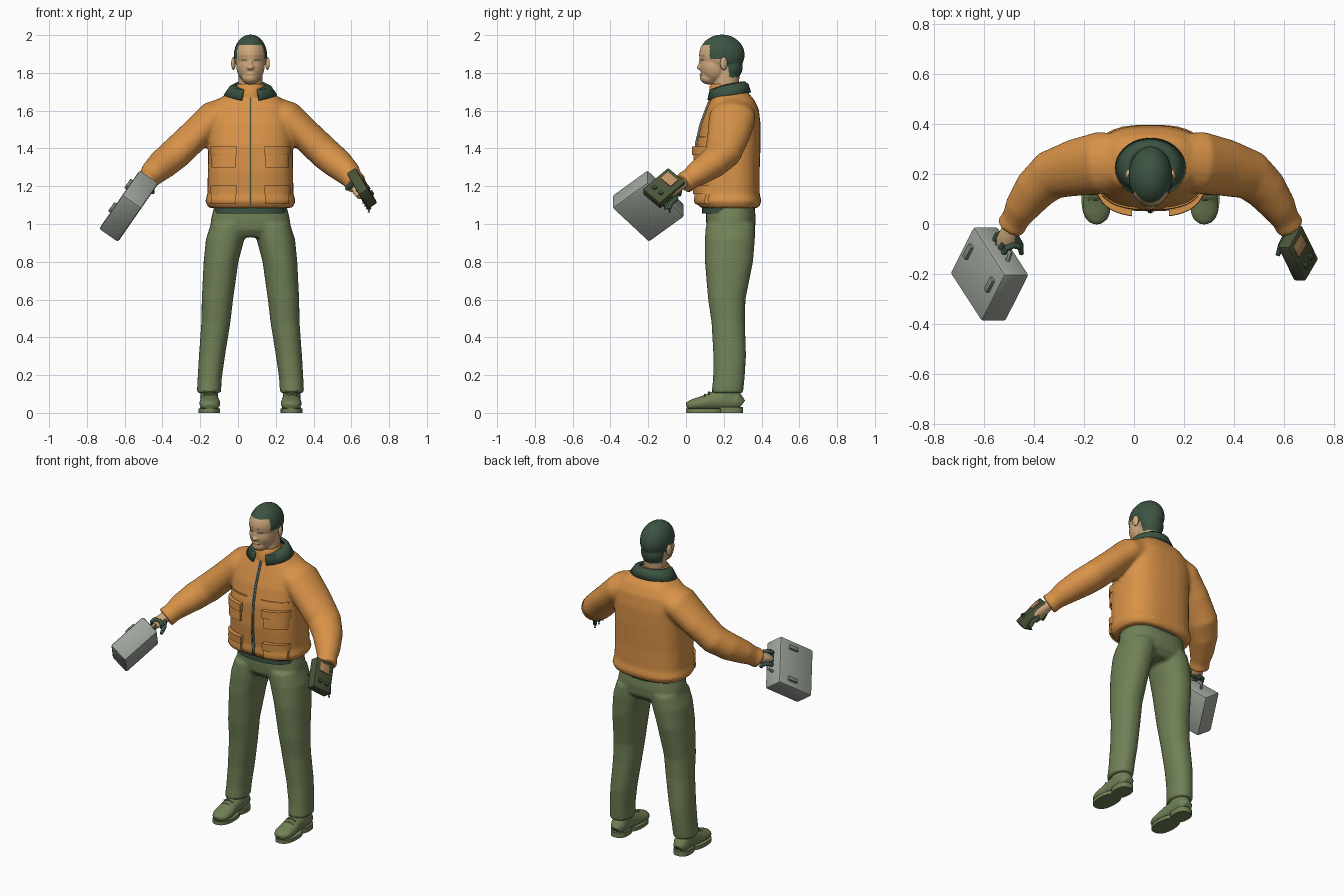
import bpy, bmesh, math
from mathutils import Vector, Matrix
from mathutils.bvhtree import BVHTree

if "Cube" in bpy.data.objects:
    bpy.data.objects.remove(bpy.data.objects["Cube"], do_unlink=True)

CX = 0.066  # centre line of the body


def material(name, *rgb):
    m = bpy.data.materials.new(name)
    m.use_nodes = True
    m.diffuse_color = (*rgb, 1)
    m.node_tree.nodes["Principled BSDF"].inputs["Base Color"].default_value = (*rgb, 1)
    return m


ORANGE = material("orange_cloth", .69, .29, .065)
OLIVE = material("olive_cloth", .165, .22, .095)
DARK = material("dark_green", .045, .088, .055)
SKIN = material("skin", .62, .40, .205)
LIP = material("lips", .45, .24, .13)
GREY = material("case_grey", .35, .385, .335)
TRIM = material("trim_grey", .24, .27, .23)
DEVICE = material("device_green", .07, .09, .04)
SCREEN = material("screen_tan", .55, .29, .13)


def finish(bm, name, mat, angle=40):
    bmesh.ops.recalc_face_normals(bm, faces=bm.faces)
    me = bpy.data.meshes.new(name)
    bm.to_mesh(me)
    bm.free()
    ob = bpy.data.objects.new(name, me)
    bpy.context.collection.objects.link(ob)
    me.materials.append(mat)
    bpy.ops.object.select_all(action='DESELECT')
    ob.select_set(True)
    bpy.context.view_layer.objects.active = ob
    bpy.ops.object.shade_smooth_by_angle(angle=math.radians(angle))
    return ob


def loft(bm, rings):
    rows = [[bm.verts.new(p) for p in r] for r in rings]
    n = len(rows[0])
    for a, b in zip(rows, rows[1:]):
        for i in range(n):
            bm.faces.new((a[i], a[(i + 1) % n], b[(i + 1) % n], b[i]))
    bm.faces.new(rows[0])
    bm.faces.new(rows[-1])


def level(z, cx, hw, y0, y1, power=2.4, n=32):
    """Horizontal rounded ring."""
    ring = []
    for i in range(n):
        c, s = math.cos(math.tau * i / n), math.sin(math.tau * i / n)
        c, s = (math.copysign(abs(v) ** (2 / power), v) for v in (c, s))
        ring.append(Vector((cx + hw * c, (y0 + y1) / 2 + (y1 - y0) / 2 * s, z)))
    return ring


def tube(bm, pts, radii, n=20):
    """Rings square to a path; radii are (sideways, upward)."""
    pts = [Vector(p) for p in pts]
    rings = []
    for i, p in enumerate(pts):
        t = (pts[min(i + 1, len(pts) - 1)] - pts[max(i - 1, 0)]).normalized()
        side = t.cross(Vector((0, 0, 1))).normalized()
        up = side.cross(t)
        a, b = radii[i] if isinstance(radii, list) else (radii, radii)
        rings.append([p + side * a * math.cos(math.tau * k / n) + up * b * math.sin(math.tau * k / n)
                      for k in range(n)])
    loft(bm, rings)


def ball(bm, centre, size):
    bmesh.ops.create_uvsphere(bm, u_segments=24, v_segments=16, radius=1,
                              matrix=Matrix.Translation(centre) @ Matrix.Diagonal((*size, 1)))


def fuse(ob, voxel, smooth):
    """Blend overlapping volumes into one skin and return its search tree."""
    r = ob.modifiers.new("fuse", 'REMESH')
    r.mode, r.voxel_size = 'VOXEL', voxel
    s = ob.modifiers.new("soften", 'SMOOTH')
    s.factor, s.iterations = .5, smooth
    dg = bpy.context.evaluated_depsgraph_get()
    mat = ob.data.materials[0]
    me = bpy.data.meshes.new_from_object(ob.evaluated_get(dg))
    ob.modifiers.clear()
    ob.data = me
    me.materials.clear()
    me.materials.append(mat)
    for p in me.polygons:
        p.use_smooth, p.material_index = True, 0
    return BVHTree.FromPolygons([v.co for v in me.vertices], [p.vertices[:] for p in me.polygons])


def panel(name, tree, x0, x1, z0, z1, thick, mat, nx=8, nz=8):
    """Plate that follows the front of a surface."""
    bm = bmesh.new()
    grid = []
    for j in range(nz + 1):
        row = []
        for i in range(nx + 1):
            x, z = x0 + (x1 - x0) * i / nx, z0 + (z1 - z0) * j / nz
            hit = tree.ray_cast(Vector((x, -1, z)), Vector((0, 1, 0)))[0]
            y = min(hit.y, .2) if hit else .2
            row.append((Vector((x, y + .01, z)), Vector((x, y - thick, z))))
        grid.append(row)
    sheets = [[[bm.verts.new(c[k]) for c in r] for r in grid] for k in (0, 1)]
    for s in sheets:
        for j in range(nz):
            for i in range(nx):
                bm.faces.new((s[j][i], s[j][i + 1], s[j + 1][i + 1], s[j + 1][i]))
    bmesh.ops.bridge_loops(bm, edges=[e for e in bm.edges if e.is_boundary])
    return finish(bm, name, mat)


def box(name, frame, centre, size, mat, bevel=.004):
    """Bevelled box; frame columns are its axes, centre is in that frame."""
    bm = bmesh.new()
    bmesh.ops.create_cube(bm, size=1, matrix=Matrix.Diagonal((*size, 1)))
    bmesh.ops.bevel(bm, geom=bm.edges[:], offset=bevel, segments=2, affect='EDGES', profile=.5)
    bm.transform(frame @ Matrix.Translation(centre))
    return finish(bm, name, mat)


def frame_of(origin, x, y):
    x = Vector(x).normalized()
    z = x.cross(Vector(y)).normalized()
    m = Matrix((x, z.cross(x), z)).transposed().to_4x4()
    m.translation = origin
    return m


# Jacket: body and both sleeves
bm = bmesh.new()
body = [(1.085, .222, .075, .385), (1.12, .24, .055, .4), (1.16, .228, .06, .39), (1.28, .226, .05, .39),
        (1.42, .224, .055, .395), (1.53, .222, .08, .395), (1.61, .205, .11, .385), (1.66, .17, .13, .36),
        (1.705, .1, .145, .32), (1.73, .06, .16, .29)]
loft(bm, [level(z, CX, hw, a, b, 2.7) for z, hw, a, b in body])
arm = [(.08, .25, 1.6), (.2, .245, 1.56), (.3, .225, 1.465), (.4, .195, 1.37), (.46, .14, 1.32),
       (.515, .065, 1.27), (.54, .02, 1.238), (.56, -.012, 1.215)]
thick = [(.11, .09), (.125, .09), (.115, .084), (.1, .084), (.087, .08), (.07, .068), (.056, .056), (.06, .06)]
for s in (-1, 1):
    tube(bm, [(CX + s * d, y, z) for d, y, z in arm], thick)
jacket = fuse(finish(bm, "jacket", ORANGE), .01, 7)

# Zip and pockets
panel("zip", jacket, CX - .009, CX + .009, 1.1, 1.67, .006, TRIM, 2, 30)
panel("zip_teeth", jacket, CX - .002, CX + .002, 1.1, 1.67, .009, DARK, 2, 30)
for s, side in ((-1, "right"), (1, "left")):
    for row, z0, z1 in (("chest", 1.3, 1.375), ("lower", 1.105, 1.17)):
        xa, xb = CX + s * .08, CX + s * .205
        panel(f"{side}_{row}_pocket", jacket, xa, xb, z0, z1, .018, ORANGE)
        panel(f"{side}_{row}_flap", jacket, xa - s * .006, xb + s * .006, z1 - .01, z1 + .035, .026, ORANGE)
    panel(f"{side}_chest_seam", jacket, CX + s * .05, CX + s * .2, 1.455, 1.462, .007, ORANGE, 8, 1)

# Collar: open flap lying on the shoulders, and the roll neck inside it
bm = bmesh.new()
rows = []
for hw, ry, zf, zb in ((.135, .112, 1.65, 1.695), (.105, .1, 1.70, 1.735), (.08, .08, 1.705, 1.75)):
    row = []
    for i in range(33):
        a = math.radians(20 + 320 * i / 32)
        f = (1 - math.cos(a)) / 2
        row.append(bm.verts.new((CX + hw * math.sin(a), .225 - ry * math.cos(a), zf + (zb - zf) * f ** .6)))
    rows.append(row)
for a, b in zip(rows, rows[1:]):
    for i in range(32):
        bm.faces.new((a[i], a[i + 1], b[i + 1], b[i]))
collar = finish(bm, "collar", DARK)
sol = collar.modifiers.new("thickness", 'SOLIDIFY')
sol.thickness, sol.offset = .016, 0
bm = bmesh.new()
loft(bm, [level(z, CX, hw, a, .285, 2) for z, hw, a in ((1.67, .08, .125), (1.73, .077, .125), (1.742, .068, .135))])
finish(bm, "roll_neck", ORANGE)

# Trousers and the shirt hem under the jacket
bm = bmesh.new()
loft(bm, [level(z, CX, hw, a, b) for z, hw, a, b in
          ((.93, .17, .14, .33), (.97, .215, .11, .365), (1.03, .208, .105, .37), (1.11, .188, .11, .36))])
legs = [(1.0, .115, .095, .105, .365), (.92, .134, .102, .1, .365), (.8, .156, .092, .1, .355),
        (.6, .175, .083, .117, .315), (.48, .183, .077, .135, .312), (.3, .204, .069, .145, .318),
        (.18, .216, .064, .143, .31), (.105, .22, .064, .135, .302)]
for s in (-1, 1):
    loft(bm, [level(z, CX + s * d, hw, a, b, 2.2) for z, d, hw, a, b in legs])
fuse(finish(bm, "trousers", OLIVE), .01, 5)
bm = bmesh.new()
loft(bm, [level(z, CX, .192, .085, .365) for z in (1.055, 1.11)])
finish(bm, "shirt_hem", DARK)

# Shoes: upper, ankle, sole and laces
for s, side in ((-1, "right"), (1, "left")):
    x = CX + s * .218
    bm = bmesh.new()
    steps = [(.295, .03, .06), (.27, .046, .1), (.2, .048, .115), (.14, .05, .1), (.09, .056, .078),
             (.045, .054, .064), (.018, .042, .052), (.004, .02, .04)]
    tube(bm, [(x - s * .012 * (.3 - y), y, .012 + h / 2) for y, w, h in steps], [(w, h / 2) for y, w, h in steps])
    loft(bm, [level(z, x, .047, .16, .285, 2) for z in (.06, .13)])
    fuse(finish(bm, f"{side}_shoe", OLIVE), .006, 4)
    bm = bmesh.new()
    loft(bm, [level(z, x, .058, 0, .2, 2.3) for z in (0, .022)])
    loft(bm, [level(z, x, .05, .17, .302, 2.5) for z in (0, .032)])
    finish(bm, f"{side}_sole", OLIVE)
    for k in range(3):
        bm = bmesh.new()
        y, z = .1 + .022 * k, .094 + .013 * k
        tube(bm, [(x - .03, y, z - .008), (x, y, z + .003), (x + .03, y, z - .008)], .005, 8)
        finish(bm, f"{side}_lace_{k}", OLIVE)

# Head: skull, jaw, cheeks, nose and neck in one skin, with the hair coloured by a hairline
bm = bmesh.new()
for (dx, y, z), size in (((0, .19, 1.895), (.088, .121, .108)), ((0, .152, 1.835), (.075, .078, .09)),
                         ((0, .125, 1.775), (.046, .052, .037)), ((0, .235, 1.83), (.07, .065, .07)),
                         ((0, .082, 1.845), (.011, .016, .032)), ((0, .074, 1.828), (.018, .018, .012)),
                         ((0, .088, 1.79), (.026, .014, .014))):
    ball(bm, (CX + dx, y, z), size)
loft(bm, [level(z, CX, .064, a, b, 2) for z, a, b in ((1.7, .14, .275), (1.84, .15, .29))])
head_ob = finish(bm, "head", SKIN)
head = fuse(head_ob, .005, 4)
head_ob.data.materials.append(DARK)
for p in head_ob.data.polygons:
    c = p.center
    line = 1.948 if c.y < .125 else 1.875 if c.y < .19 else 1.84 if c.y < .225 else 1.775
    p.material_index = int(c.z > line)
panel("mouth", head, CX - .024, CX + .024, 1.787, 1.795, .002, LIP, 6, 2)
for s, side in ((-1, "right"), (1, "left")):
    a, b = sorted((CX + s * .02, CX + s * .047))
    panel(f"{side}_eye", head, a, b, 1.866, 1.872, .002, DARK, 4, 2)
    panel(f"{side}_eyebrow", head, a - .004, b + .004, 1.888, 1.893, .002, LIP, 4, 2)
    bm = bmesh.new()
    ball(bm, (0, 0, 0), (.011, .02, .034))
    bm.transform(Matrix.Translation((CX + s * .09, .2, 1.85)) @ Matrix.Rotation(s * .3, 4, 'Z'))
    finish(bm, f"{side}_ear", SKIN)

# Case with latches and handle; local x runs along the handle, y towards the hand
P = Vector((.57, 0, .82))
E1, E2 = P * .66 + Vector((0, .75, 0)), P * -.75 + Vector((0, .66, 0))
case = frame_of((-.578, -.2, 1.095), E2, E1)
face = 1 if case.col[2].x < 0 else -1
box("case", case, (0, 0, 0), (.295, .25, .122), GREY, .012)
for k in (-1, 1):
    box(f"case_latch_{k + 1}", case, (.1 * k, .03, face * .064), (.026, .065, .022), TRIM)
bm = bmesh.new()
tube(bm, [case @ Vector(p) for p in ((-.06, .115, 0), (-.055, .155, 0), (0, .162, 0), (.055, .155, 0), (.06, .115, 0))],
     .009, 10)
finish(bm, "case_handle", TRIM)

# Right hand gripping the handle
bm = bmesh.new()
tube(bm, [(-.485, .01, 1.23), (-.5, -.035, 1.212), (-.512, -.07, 1.2), (-.52, -.095, 1.19)],
     [(.028, .028), (.036, .03), (.042, .028), (.03, .02)])
finish(bm, "right_palm", SKIN)
for k in range(4):
    bm = bmesh.new()
    x = -.045 + .027 * k
    tube(bm, [case @ Vector(p) for p in ((x, .185, -face * .035), (x, .192, -face * .005), (x, .175, face * .025),
                                         (x, .15, face * .024))], .012, 10)
    finish(bm, f"right_finger_{k}", DARK)
bm = bmesh.new()
tube(bm, [(-.48, -.045, 1.215), (-.455, -.085, 1.19), (-.45, -.12, 1.165)], [(.016, .016), (.014, .014), (.009, .009)], 10)
finish(bm, "right_thumb", DARK)

# Left hand, hanging open
bm = bmesh.new()
tube(bm, [(.612, .01, 1.23), (.628, -.03, 1.205), (.645, -.07, 1.175), (.66, -.105, 1.145)],
     [(.028, .028), (.036, .028), (.042, .026), (.035, .018)])
finish(bm, "left_palm", SKIN)
for k in range(4):
    bm = bmesh.new()
    o = Vector((.01, .024, -.016)) * (k - 1.5)
    tube(bm, [Vector(p) + o for p in ((.65, -.085, 1.16), (.672, -.115, 1.135), (.68, -.125, 1.105), (.678, -.122, 1.085))],
         [(.013, .013), (.013, .013), (.011, .011), (.007, .007)], 10)
    finish(bm, f"left_finger_{k}", DARK)
bm = bmesh.new()
tube(bm, [(.615, -.04, 1.21), (.59, -.085, 1.2), (.575, -.125, 1.185)], [(.016, .016), (.014, .014), (.009, .009)], 10)
finish(bm, "left_thumb", DARK)

# Wrist device with screen and two knobs; local z points away from the arm
dev = frame_of((.68, -.117, 1.205), (.35, -.71, -.6), (.41, .7, -.59))
box("wrist_device", dev, (0, 0, -.028), (.19, .13, .056), DEVICE, .008)
box("device_screen", dev, (-.045, -.005, .002), (.055, .075, .008), SCREEN, .002)
for k in (-1, 1):
    box(f"device_knob_{k + 1}", dev, (.045, .024 * k, .004), (.022, .022, .014), DARK)
